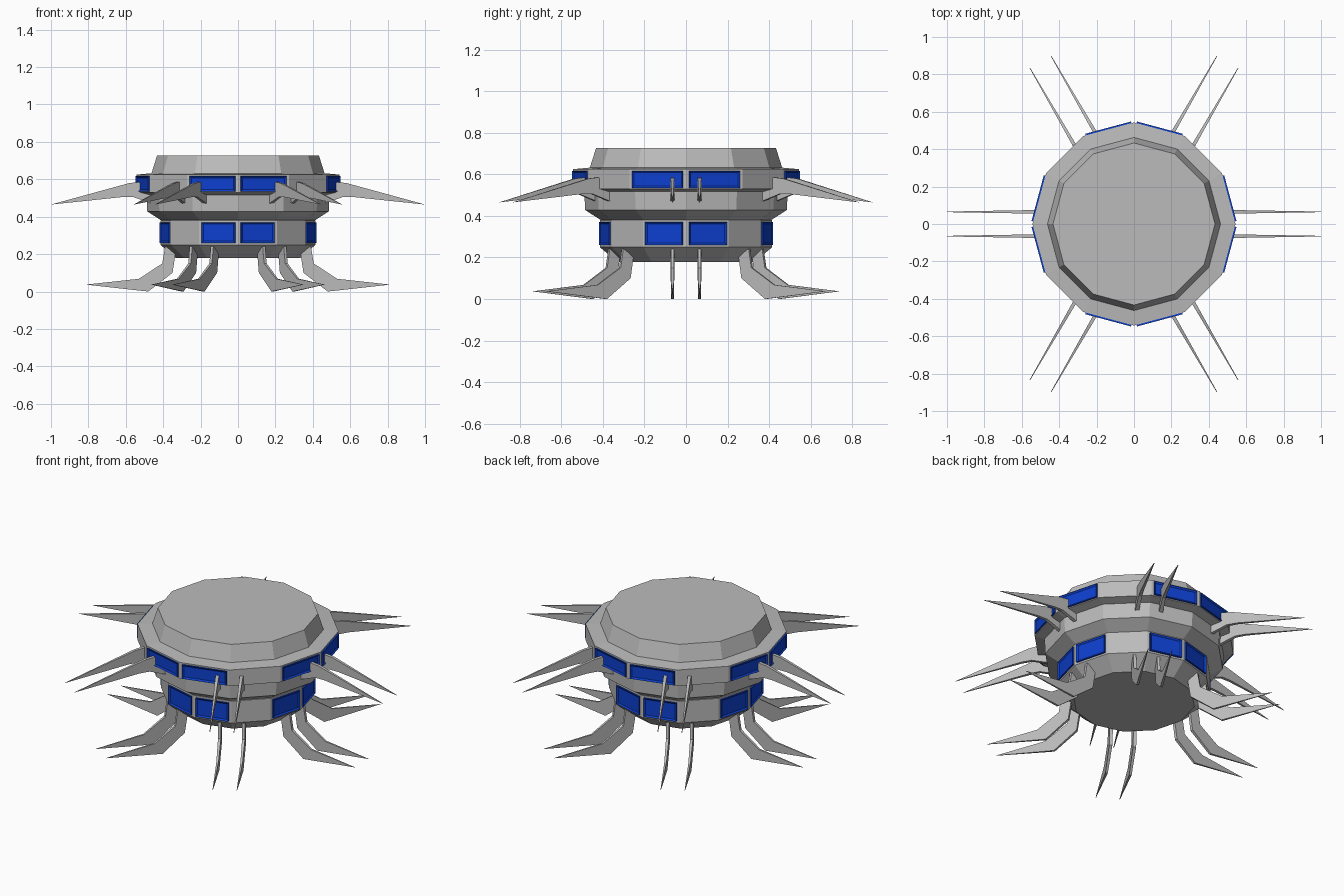
import bpy, bmesh, math
from mathutils import Matrix, Vector

old = bpy.data.objects.get("Cube")
if old:
    bpy.data.objects.remove(old)


def make_material(name, rgb):
    mat = bpy.data.materials.new(name)
    mat.use_nodes = True
    mat.diffuse_color = (*rgb, 1)
    mat.node_tree.nodes["Principled BSDF"].inputs["Base Color"].default_value = (*rgb, 1)
    return mat


GREY = make_material("hull grey", (0.5, 0.5, 0.5))
BLUE = make_material("panel blue", (0.004, 0.05, 0.62))
SIDES = 12


def finish(name, bm, mat):
    bmesh.ops.recalc_face_normals(bm, faces=bm.faces)
    mesh = bpy.data.meshes.new(name)
    bm.to_mesh(mesh)
    bm.free()
    mesh.materials.append(mat)
    obj = bpy.data.objects.new(name, mesh)
    bpy.context.collection.objects.link(obj)
    return obj


def faceted_hull(name, profile):
    """Closed twelve-sided body from (radius, height) rings."""
    bm = bmesh.new()
    rings = []
    for r, z in profile:
        angles = [math.tau * i / SIDES for i in range(SIDES)]
        rings.append([bm.verts.new((r * math.cos(a), r * math.sin(a), z)) for a in angles])
    for low, high in zip(rings, rings[1:]):
        for i in range(SIDES):
            j = (i + 1) % SIDES
            bm.faces.new((low[i], low[j], high[j], high[i]))
    bm.faces.new(rings[0])
    bm.faces.new(rings[-1])
    return finish(name, bm, GREY)


def blade(name, profile, half_width, angle, offset):
    """Flat fin in a radial plane, tapering in thickness toward its tip."""
    bm = bmesh.new()
    start = min(r for r, z in profile)
    tip = max(r for r, z in profile)
    sheets = []
    for side in (-1, 1):
        sheet = []
        for r, z in profile:
            w = half_width * (0.15 + 0.85 * (tip - r) / (tip - start))
            sheet.append(bm.verts.new((r, offset + side * w, z)))
        sheets.append(sheet)
        bm.faces.new(sheet)
    a, b = sheets
    for i in range(len(a)):
        j = (i + 1) % len(a)
        bm.faces.new((a[i], a[j], b[j], b[i]))
    bm.transform(Matrix.Rotation(angle, 4, "Z"))
    return finish(name, bm, GREY)


def panel(name, radius, z_low, z_high, angle):
    """Framed plate with a recessed centre, lying on one hull facet."""
    apothem = radius * math.cos(math.pi / SIDES)
    width = 2 * radius * math.sin(math.pi / SIDES) - 0.028
    bm = bmesh.new()
    bmesh.ops.create_cube(bm, size=1)
    bm.transform(Matrix.Translation((apothem + 0.004, 0, (z_low + z_high) / 2))
                 @ Matrix.Diagonal((0.0095, width, z_high - z_low, 1)))
    bm.normal_update()
    outer = [f for f in bm.faces if f.normal.dot(Vector((1, 0, 0))) > 0.9]
    bmesh.ops.inset_region(bm, faces=outer, thickness=0.013, depth=-0.007)
    bm.transform(Matrix.Rotation(angle, 4, "Z"))
    return finish(name, bm, BLUE)


# Hull sections
faceted_hull("lower_hull", [(0.33, 0.178), (0.415, 0.25), (0.415, 0.38), (0.40, 0.385)])
faceted_hull("upper_hull", [(0.41, 0.38), (0.485, 0.428), (0.49, 0.52)])
faceted_hull("upper_ring", [(0.485, 0.515), (0.543, 0.53), (0.543, 0.625), (0.465, 0.632)])
faceted_hull("top_deck", [(0.465, 0.625), (0.433, 0.726)])

# Blue panels in pairs either side of the four main directions
for quarter in range(4):
    for side in (-1, 1):
        angle = quarter * math.pi / 2 + side * math.pi / SIDES
        panel("upper_panel", 0.543, 0.535, 0.617, angle)
        panel("lower_panel", 0.415, 0.26, 0.37, angle)

# Paired side spikes and curved legs in six directions
SPIKE = [(0.45, 0.465), (0.47, 0.56), (0.53, 0.585), (0.58, 0.58),
         (1.0, 0.465), (0.62, 0.505), (0.56, 0.505)]
LEG = [(0.33, 0.23), (0.39, 0.24), (0.405, 0.15), (0.53, 0.068),
       (0.815, 0.037), (0.48, 0.0), (0.35, 0.10)]
for step in range(6):
    for offset in (-0.065, 0.065):
        blade("side_spike", SPIKE, 0.011, step * math.pi / 3, offset)
        blade("leg", LEG, 0.009, step * math.pi / 3, offset)
